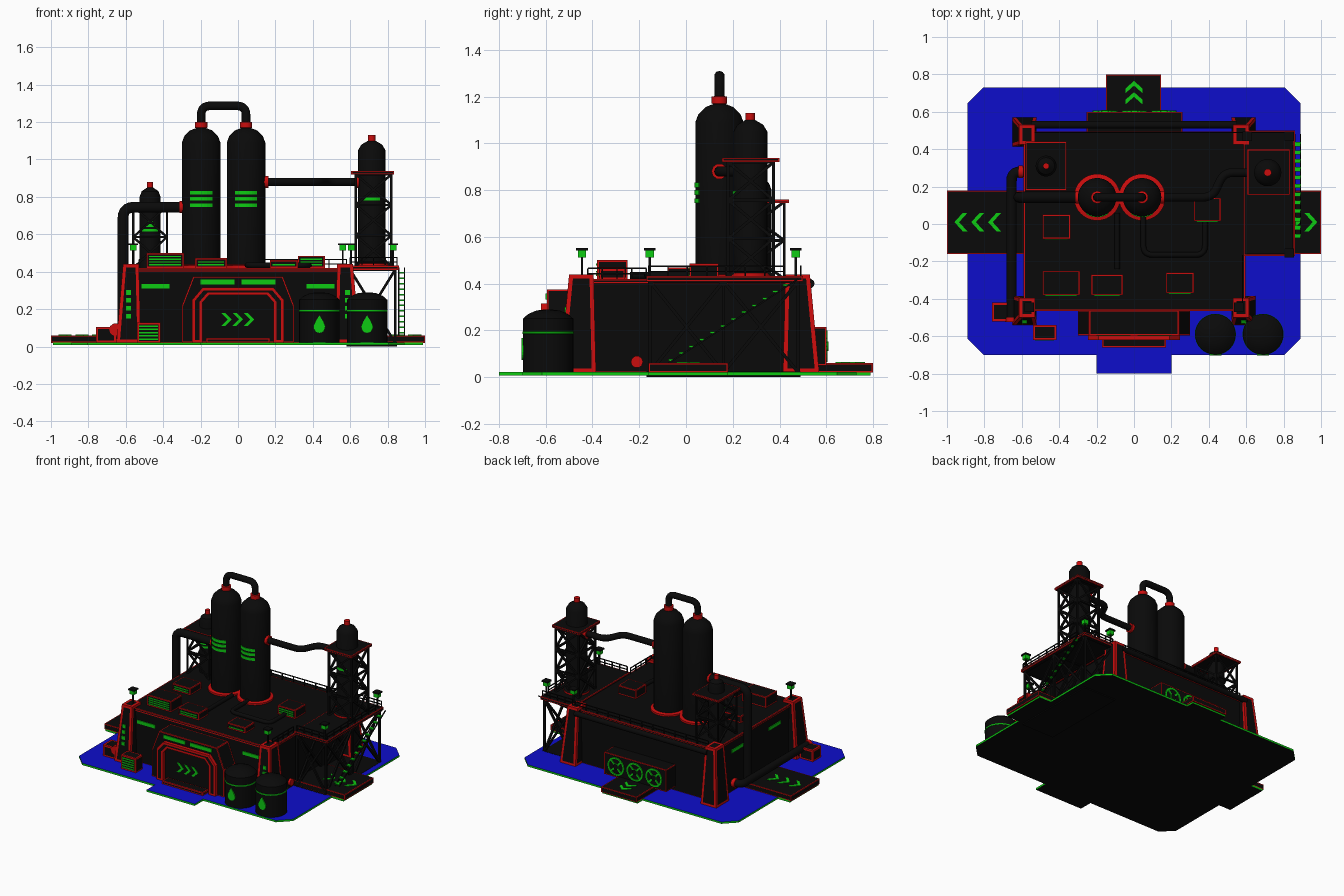
import bpy, bmesh, math
from mathutils import Vector, Matrix

if "Cube" in bpy.data.objects:
    bpy.data.objects.remove(bpy.data.objects["Cube"])

def mat(name, c):
    m = bpy.data.materials.new(name)
    m.diffuse_color = (*c, 1)
    m.use_nodes = True
    m.node_tree.nodes["Principled BSDF"].inputs["Base Color"].default_value = m.diffuse_color
    return m
BLACK = mat("black", (0.003, 0.003, 0.003))
RED = mat("red", (0.6, 0.004, 0.004))
GREEN = mat("green", (0.004, 0.6, 0.006))
BLUE = mat("blue", (0.004, 0.004, 0.6))
X, Y, Z = Vector((1, 0, 0)), Vector((0, 1, 0)), Vector((0, 0, 1))

def finish(bm, name, mats, smooth=False):
    me = bpy.data.meshes.new(name)
    bmesh.ops.recalc_face_normals(bm, faces=bm.faces[:])
    bm.to_mesh(me)
    bm.free()
    for m in mats:
        me.materials.append(m)
    ob = bpy.data.objects.new(name, me)
    bpy.context.collection.objects.link(ob)
    if smooth:
        bpy.ops.object.select_all(action='DESELECT')
        ob.select_set(True)
        bpy.context.view_layer.objects.active = ob
        bpy.ops.object.shade_smooth_by_angle(angle=math.radians(35))
    return ob

def edge_trim(bm, t):
    bmesh.ops.recalc_face_normals(bm, faces=bm.faces[:])
    orig = bm.faces[:]
    ret = bmesh.ops.inset_individual(bm, faces=orig, thickness=t, use_even_offset=True)
    for f in ret['faces']:
        if f not in orig:
            f.material_index = 1

def box(name, lo, hi, trim=0.006, fill=BLACK, top=None):
    """Box with coloured edges; top = (x0, y0, x1, y1) tapers it."""
    bm = bmesh.new()
    bmesh.ops.create_cube(bm, size=1)
    t = top or (lo[0], lo[1], hi[0], hi[1])
    for v in bm.verts:
        up = v.co.z > 0
        xs, ys = ((t[0], t[2]), (t[1], t[3])) if up else ((lo[0], hi[0]), (lo[1], hi[1]))
        v.co = (xs[v.co.x > 0], ys[v.co.y > 0], hi[2] if up else lo[2])
    if trim:
        edge_trim(bm, trim)
    return finish(bm, name, [fill, RED])

def prism(name, pts, origin, u, v, depth, fill=GREEN, trim=0):
    """Flat outline in the u,v plane, extruded along u x v."""
    bm = bmesh.new()
    o, n = Vector(origin), u.cross(v) * depth
    a = [bm.verts.new(o + u * p + v * q) for p, q in pts]
    b = [bm.verts.new(w.co + n) for w in a]
    bm.faces.new(a[::-1])
    bm.faces.new(b)
    for i in range(len(a)):
        j = (i + 1) % len(a)
        bm.faces.new((a[i], a[j], b[j], b[i]))
    if trim:
        edge_trim(bm, trim)
    return finish(bm, name, [fill, RED])

def lathe(name, x, y, prof, n=32):
    """prof: (radius, z, material index of the band above)."""
    bm = bmesh.new()
    rings = [[bm.verts.new((x + r * math.cos(2 * math.pi * i / n), y + r * math.sin(2 * math.pi * i / n), z))
              for i in range(n)] for r, z, _ in prof]
    for k in range(len(rings) - 1):
        for i in range(n):
            j = (i + 1) % n
            f = bm.faces.new((rings[k][i], rings[k][j], rings[k + 1][j], rings[k + 1][i]))
            f.material_index = prof[k][2]
    bm.faces.new(rings[0][::-1])
    bm.faces.new(rings[-1]).material_index = prof[-1][2]
    return finish(bm, name, [BLACK, RED, GREEN], True)

def beams(name, segs, w=0.01, m=BLACK):
    bm = bmesh.new()
    for a, b in segs:
        a, b = Vector(a), Vector(b)
        d = b - a
        bmesh.ops.create_cube(bm, size=1, matrix=Matrix.Translation((a + b) / 2) @
                              d.to_track_quat('Z', 'Y').to_matrix().to_4x4() @ Matrix.Diagonal((w, w, d.length, 1)))
    return finish(bm, name, [m])

def pipe(name, pts, r, bend=0.05, m=BLACK):
    pts = [Vector(p) for p in pts]
    path = [pts[0]]
    for a, p, b in zip(pts, pts[1:], pts[2:]):
        s, e = p + (a - p).normalized() * bend, p + (b - p).normalized() * bend
        path += [s * (1 - t) ** 2 + p * 2 * t * (1 - t) + e * t * t for t in (0, .2, .4, .6, .8, 1)]
    path.append(pts[-1])
    cu = bpy.data.curves.new(name, 'CURVE')
    cu.dimensions, cu.bevel_depth, cu.bevel_resolution, cu.use_fill_caps = '3D', r, 3, True
    sp = cu.splines.new('POLY')
    sp.points.add(len(path) - 1)
    for q, p in zip(sp.points, path):
        q.co = (*p, 1)
    cu.materials.append(m)
    ob = bpy.data.objects.new(name, cu)
    bpy.context.collection.objects.link(ob)
    bpy.ops.object.select_all(action='DESELECT')
    ob.select_set(True)
    bpy.context.view_layer.objects.active = ob
    bpy.ops.object.convert(target='MESH')
    bpy.ops.object.shade_smooth_by_angle(angle=math.radians(50))

def chevrons(name, n, origin, u, v, step, w, h, t):
    for i in range(n):
        s = i * step
        prism(name, [(s, -h), (s + t, -h), (s + w + t, 0), (s + t, h), (s, h), (s + w, 0)], origin, u, v, 0.004)

def arc_band(name, x, y, r, z0, z1, half):
    ang = [math.radians(-90 - half + 2 * half * i / 8) for i in range(9)]
    pts = [((r + .004) * math.cos(a), (r + .004) * math.sin(a)) for a in ang]
    pts += [((r - .005) * math.cos(a), (r - .005) * math.sin(a)) for a in ang[::-1]]
    prism(name, pts, (x, y, z0), X, Y, z1 - z0)

def scaffold(name, x0, x1, y0, y1, z0, z1, bays, w=0.014):
    c = [(x0, y0), (x1, y0), (x1, y1), (x0, y1)]
    segs, h = [((*p, z0), (*p, z1)) for p in c], (z1 - z0) / bays
    for p, q in zip(c, c[1:] + c[:1]):
        for k in range(bays):
            a, b = z0 + k * h, z0 + (k + 1) * h
            segs += [((*p, a), (*q, b)), ((*q, a), (*p, b)), ((*p, b), (*q, b))]
    beams(name, segs, w)

def railing(name, a, b, z, n):
    a, b = Vector((*a, z)), Vector((*b, z))
    segs = [(a + Z * h, b + Z * h) for h in (0.022, 0.045)]
    segs += [(a.lerp(b, i / n), a.lerp(b, i / n) + Z * 0.045) for i in range(n + 1)]
    beams(name, segs, 0.006)

# ground plate: blue top, green rim, black underside
c = 0.085
base = prism("ground_plate", [(-.89 + c, -.7), (-.2, -.7), (-.2, -.8), (.2, -.8), (.2, -.7), (.89 - c, -.7), (.89, -.7 + c),
             (.89, -.16), (.99, -.16), (.99, .18), (.89, .18), (.89, .73 - c), (.89 - c, .73), (.14, .73), (.14, .79),
             (-.15, .79), (-.15, .73), (-.89 + c, .73), (-.89, .73 - c), (-.89, .18), (-.99, .18), (-.99, -.16),
             (-.89, -.16), (-.89, -.7 + c)], (0, 0, 0.008), X, Y, 0.014, BLACK)
base.data.materials.append(GREEN)
base.data.materials.append(BLUE)
for p in base.data.polygons:
    p.material_index = 3 if p.normal.z > .5 else 0 if p.normal.z < -.5 else 2

# loading pads with arrows
box("left_pad", (-1, -.16, .02), (-.57, .18, .06))
box("right_pad", (.57, -.16, .02), (1, .18, .06))
box("back_pad", (-.15, .5, .02), (.145, .8, .06))
chevrons("left_arrow", 3, (-.71, .01, .06), -X, -Y, .09, .045, .05, .025)
chevrons("right_arrow", 3, (.73, .01, .06), X, Y, .09, .045, .05, .025)
chevrons("back_arrow", 2, (0, .64, .06), Y, -X, .06, .04, .045, .025)

# main hall, roof rim and corner pillars
box("main_hall", (-.58, -.46, .02), (.58, .49, .405), .004)
box("roof_slab", (-.59, -.465, .4), (.595, .495, .42), .007)
for sx in (-1, 1):
    for sy in (-1, 1):
        def rng(a, b, s, o=0):
            return sorted((o + s * a, o + s * b))
        (x0, x1), (y0, y1) = rng(.52, .65, sx), rng(.4, .555, sy, .015)
        (a0, a1), (b0, b1) = rng(.53, .615, sx), rng(.41, .515, sy, .015)
        box("corner_pillar", (x0, y0, .02), (x1, y1, .44), .018, top=(a0, b0, a1, b1))
    for i in range(4):
        z = .15 + i * .042
        yf = -.54 + (z - .02) / .42 * .04
        box("pillar_light", (sx * .585 - .013, yf - .004, z), (sx * .585 + .013, yf + .02, z + .025), 0, GREEN)
    box("wall_light", (sx * .44 - .075, -.466, .31), (sx * .44 + .075, -.455, .335), 0, GREEN)
    box("gate_light", (sx * .11 - .09, -.6, .332), (sx * .11 + .09, -.59, .358), 0, GREEN)
    box("side_light", (-.586, sx * .22 - .07, .31), (-.575, sx * .22 + .07, .335), 0, GREEN)

# front gate
prism("gate_house", [(-.3, .02), (.3, .02), (.3, .22), (.24, .375), (-.24, .375), (-.3, .22)],
      (0, -.46, 0), X, Z, .135, BLACK, .007)
arch = [(-.245, .02), (-.19, .02), (-.19, .235), (-.155, .275), (.155, .275), (.19, .235), (.19, .02), (.245, .02),
        (.245, .25), (.19, .315), (-.19, .315), (-.245, .25)]
prism("gate_frame", arch, (0, -.59, 0), X, Z, .03, BLACK, .015)
box("gate_step", (-.17, -.66, .02), (.17, -.59, .045), .008)
chevrons("gate_arrow", 3, (-.09, -.595, .145), X, Z, .06, .035, .035, .022)

# rear fan housing
box("fan_housing", (-.255, .48, .05), (.26, .6, .215))
for x in (-.155, .0025, .16):
    circle = [(x + .062 * math.cos(i * math.pi / 12), .6, .132 + .062 * math.sin(i * math.pi / 12)) for i in range(25)]
    beams("fan_ring", list(zip(circle, circle[1:])), .012, GREEN)
    beams("fan_blades", [(circle[i], circle[i + 12]) for i in (3, 9)], .012, GREEN)
    lathe("fan_hub", 0, 0, [(.02, -.01, 2), (.02, .01, 2)], 12).matrix_world = \
        Matrix.Translation((x, .6, .132)) @ Matrix.Rotation(math.pi / 2, 4, 'X')

# twin columns with connecting pipe
for x in (-.197, .043):
    lathe("main_column", x, .143, [(.125, .42, 1), (.125, .433, 1), (.103, .438, 0), (.103, 1.09, 0), (.09, 1.125, 0),
          (.06, 1.155, 0), (.026, 1.168, 1), (.033, 1.17, 1), (.033, 1.2, 1), (.02, 1.202, 1)])
    for z in (.745, .78, .812):
        arc_band("column_light", x, .143, .103, z, z + .02, 34)
pipe("top_pipe", [(-.197, .143, 1.19), (-.197, .143, 1.287), (.043, .143, 1.287), (.043, .143, 1.19)], .023)

# process pipes and flanges
pipe("left_pipe", [(-.29, .143, .745), (-.615, .143, .745), (-.615, .143, .06)], .03, .06)
pipe("left_ground_pipe", [(-.58, .28, .09), (-.655, .28, .09), (-.655, -.5, .09)], .028)
pipe("right_pipe", [(.13, .143, .88), (.42, .143, .88), (.48, .275, .88), (.66, .275, .88)], .023)
for n, p in {"column_flange": (-.3, .143, .745), "right_flange": (.15, .143, .88), "tower_flange": (.635, .275, .88),
             "wall_flange": (.585, -.21, .065), "ground_flange": (-.605, .28, .09)}.items():
    pipe(n, [Vector(p) - X * .012, Vector(p) + X * .012], .034 if n != "wall_flange" else .026, m=RED)
pipe("front_flange", [(-.655, -.5, .09), (-.655, -.525, .09)], .034, m=RED)
pipe("roof_pipe", [(-.09, .06, .435), (-.09, -.24, .435)], .015)
pipe("roof_loop_pipe", [(.05, .04, .435), (.05, -.165, .435), (.38, -.165, .435), (.38, .02, .435)], .015)
pipe("rear_pipe", [(-.55, .53, .4), (.55, .53, .4)], .02)

# small roof tower
scaffold("small_scaffold", -.56, -.38, .2, .42, .42, .75, 2, .012)
box("small_platform", (-.58, .18, .745), (-.36, .44, .76))
lathe("small_column", -.47, .31, [(.056, .42, 0), (.056, .8, 0), (.045, .83, 0), (.016, .85, 1), (.016, .88, 1)], 24)
for z, h in ((.615, 45), (.64, 25), (.66, 12)):
    arc_band("small_light", -.47, .31, .056, z, z + .014, h)

# right platform, supports and tall tower
box("platform_footing", (.58, -.17, 0), (.85, .49, .024), 0)
box("platform", (.585, -.17, .41), (.86, .5, .432))
scaffold("platform_front_legs", .6, .84, -.155, .16, .02, .41, 1)
scaffold("platform_rear_legs", .6, .84, .16, .48, .02, .41, 1)
scaffold("tower_scaffold", .63, .82, .18, .375, .43, .92, 3, .013)
box("tower_platform", (.605, .155, .92), (.835, .4, .938))
lathe("tower_column", .715, .275, [(.09, .432, 1), (.09, .445, 0), (.073, .45, 0), (.073, 1.05, 0), (.055, 1.08, 0),
      (.02, 1.1, 1), (.02, 1.13, 1)], 24)
arc_band("tower_light", .715, .275, .073, .78, .797, 35)

# stair along the platform
steps = 13
for i in range(steps):
    y, z = -.12 + .58 * i / steps, .04 + .38 * i / steps
    box("stair_tread", (.86, y, z), (.89, y + .022, z + .008), 0, GREEN)
beams("stair_rails", [((x, -.12, .03), (x, .48, .42)) for x in (.86, .89)], .007)

# railings
railing("back_railing", (-.53, .49), (.58, .49), .42, 12)
railing("right_railing", (.58, -.42), (.58, -.17), .42, 4)
railing("platform_front_railing", (.6, -.16), (.85, -.16), .43, 4)
railing("platform_side_railing", (.85, -.16), (.85, .42), .43, 7)
railing("platform_back_railing", (.6, .49), (.85, .49), .43, 4)

# lamps
for x, y, z in ((-.56, -.445, .43), (.56, -.445, .43), (.83, -.155, .43), (.83, .47, .43), (.605, .47, .43)):
    beams("lamp_post", [((x, y, z), (x, y, z + .09))], .01)
    box("lamp_light", (x - .018, y - .018, z + .082), (x + .018, y + .018, z + .112), 0, GREEN)
    box("lamp_cap", (x - .025, y - .025, z + .112), (x + .025, y + .025, z + .122), 0)

# roof units
for x0, x1, y0, y1, z in ((-.49, -.34, -.08, .05, .47), (-.49, -.29, -.38, -.25, .5), (-.23, -.06, -.38, -.27, .472),
                          (.17, .32, -.37, -.26, .462), (.32, .465, .015, .14, .485)):
    box("roof_unit", (x0, y0, .42), (x1, y1, z), .007)
    for k in range(int((z - .435) / .015)):
        box("roof_vent", (x0 + .015, y0 - .004, .433 + .015 * k), (x1 - .015, y0 + .01, .44 + .015 * k), 0, GREEN)

# ground boxes by the left pillar
box("side_box", (-.76, -.52, .02), (-.65, -.42, .105), .012)
box("vent_box", (-.54, -.62, .02), (-.415, -.54, .128), .01)
for k in range(5):
    box("vent_slat", (-.528, -.624, .036 + .017 * k), (-.427, -.61, .044 + .017 * k), 0, GREEN)

# storage tanks with drop symbols
drop = [(.032 * math.cos(a), .032 * math.sin(a)) for a in [math.radians(-210 + 24 * i) for i in range(11)]] + [(0, .062)]
for x in (.435, .69):
    lathe("storage_tank", x, -.59, [(.108, .02, 0), (.108, .185, 2), (.11, .186, 2), (.11, .194, 2), (.108, .195, 0),
          (.108, .25, 0), (.085, .27, 0), (.05, .285, 0), (.01, .29, 0)])
    prism("tank_drop", drop, (x, -.695, .105), X, Z, .008)
